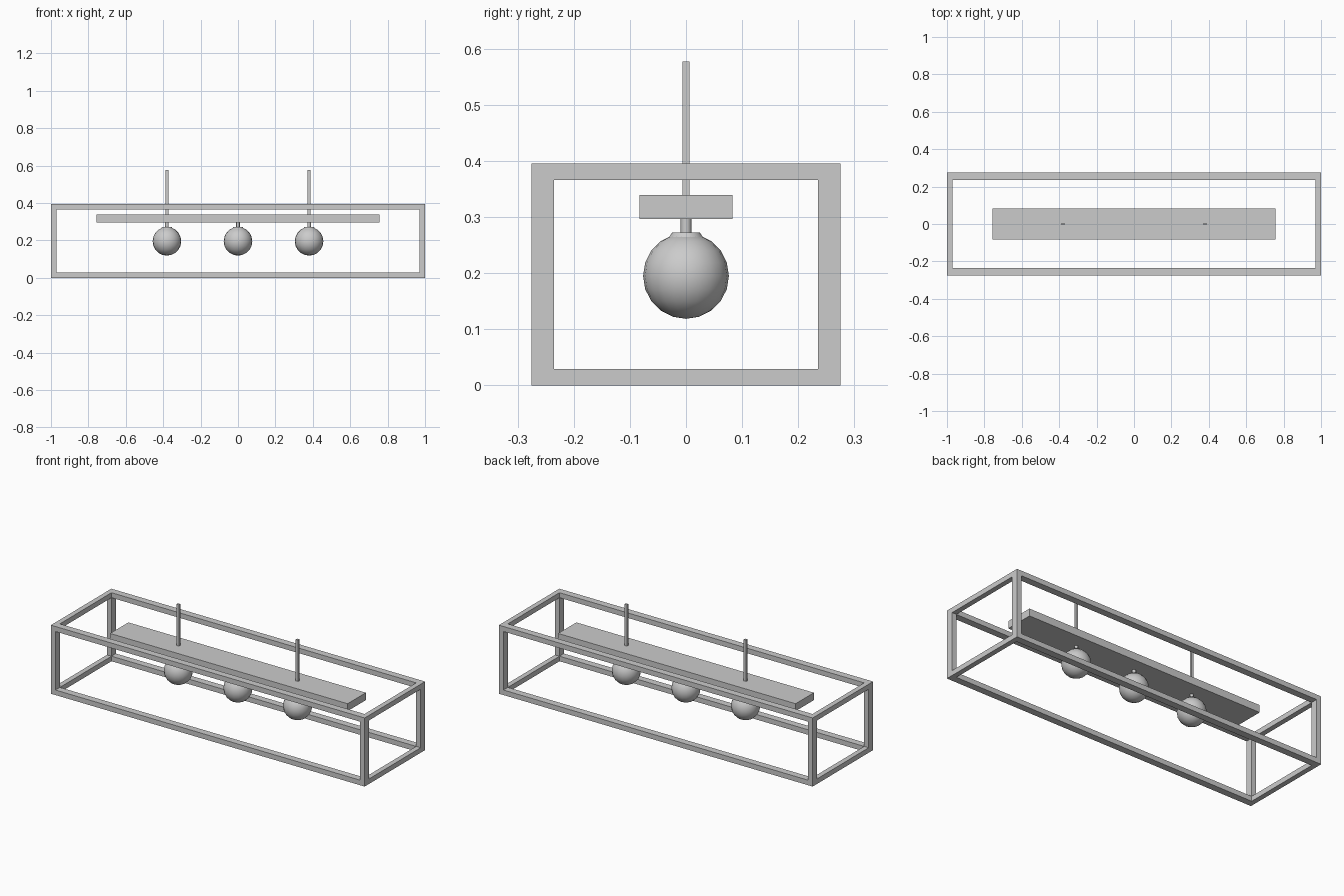
import bpy
from math import radians

if "Cube" in bpy.data.objects:
    bpy.data.objects.remove(bpy.data.objects["Cube"])


def box(name, x, y, z):
    """Box from (min, max) ranges on each axis."""
    bpy.ops.mesh.primitive_cube_add(size=1, location=[(r[0] + r[1]) / 2 for r in (x, y, z)])
    ob = bpy.context.object
    ob.name = name
    ob.scale = [r[1] - r[0] for r in (x, y, z)]
    bpy.ops.object.transform_apply(location=False, rotation=False, scale=True)
    return ob


def cone(name, x, r1, r2, z1, z2, sides=16):
    bpy.ops.mesh.primitive_cone_add(vertices=sides, radius1=r1, radius2=r2, depth=z2 - z1,
                                    location=(x, 0, (z1 + z2) / 2))
    ob = bpy.context.object
    ob.name = name
    bpy.ops.object.shade_smooth_by_angle(angle=radians(30))
    return ob


def span(side, inner, outer):
    return tuple(sorted((side * inner, side * outer)))


# Outer cage: corner posts with rails butted between them
X, Y, H = 1.0, 0.275, 0.395
TX, TY, TZ = 0.029, 0.04, 0.029
for sx in (-1, 1):
    for sy in (-1, 1):
        box("corner_post", span(sx, X - TX, X), span(sy, Y - TY, Y), (0, H))
for level, z in (("bottom", (0, TZ)), ("top", (H - TZ, H))):
    for s in (-1, 1):
        box(level + "_long_rail", (-X + TX, X - TX), span(s, Y - TY, Y), z)
        box(level + "_end_rail", span(s, X - TX, X), (-Y + TY, Y - TY), z)

# Mounting board
box("mounting_board", (-0.757, 0.757), (-0.083, 0.083), (0.2965, 0.339))

# Hanging rods
for x in (-0.38, 0.38):
    box("hanging_rod", (x - 0.0075, x + 0.0075), (-0.0065, 0.0065), (0.339, 0.577))

# Globe lamps with collar and stem
for x in (-0.38, 0, 0.38):
    cone("lamp_stem", x, 0.0095, 0.0095, 0.27, 0.2965)
    cone("lamp_collar", x, 0.031, 0.025, 0.263, 0.272)
    bpy.ops.mesh.primitive_uv_sphere_add(segments=20, ring_count=10, radius=0.0765,
                                         location=(x, 0, 0.195))
    bpy.context.object.name = "lamp_globe"
    bpy.ops.object.shade_smooth_by_angle(angle=radians(40))
